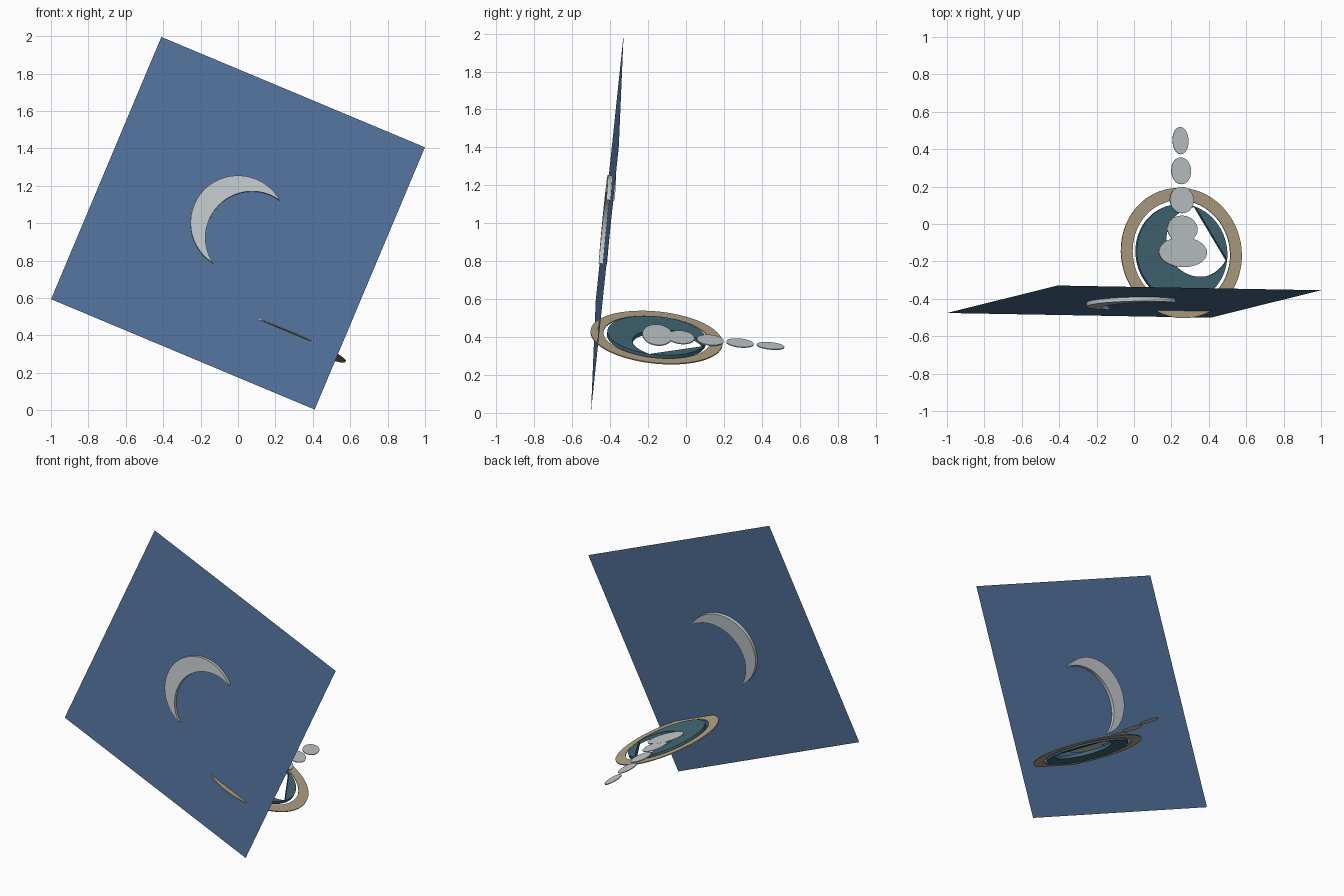
import bpy, bmesh, math
from mathutils import Matrix, Vector

if "Cube" in bpy.data.objects:
    bpy.data.objects.remove(bpy.data.objects["Cube"])


def material(name, colour):
    m = bpy.data.materials.new(name)
    m.diffuse_color = (*colour, 1)
    m.use_nodes = True
    m.node_tree.nodes["Principled BSDF"].inputs["Base Color"].default_value = m.diffuse_color
    return m


BLUE = material("slate blue", (0.085, 0.17, 0.33))
GREY = material("pale grey", (0.54, 0.58, 0.60))
TAN = material("tan", (0.46, 0.37, 0.24))
TEAL = material("dark teal", (0.056, 0.14, 0.18))

# Shared tilted frame: X along the panel, Y behind it, Z up along it
ax = Vector((0.922, -0.0165, -0.386)).normalized()
ay = Vector((-0.022, 0.995, -0.095))
ay = (ay - ay.dot(ax) * ax).normalized()
az = ax.cross(ay)
CENTRE = Vector((0, -0.415, 1.0))
DISC = Vector((0.253, -0.155, 0.397))


def frame(origin, upright=False):
    # Upright profiles are drawn in X-Z and thickened along Y
    cols = (ax, az, -ay) if upright else (ax, ay, az)
    m = Matrix(cols).transposed().to_4x4()
    m.translation = origin
    return m


def plate(name, loops, lo, hi, mat, matrix):
    """Extrude each closed outline from lo to hi."""
    bm = bmesh.new()
    for pts in loops:
        face = bm.faces.new([bm.verts.new((x, y, lo)) for x, y in pts])
        if hi > lo:
            ext = bmesh.ops.extrude_face_region(bm, geom=[face], use_keep_orig=True)
            top = [v for v in ext["geom"] if isinstance(v, bmesh.types.BMVert)]
            bmesh.ops.translate(bm, verts=top, vec=(0, 0, hi - lo))
    if hi > lo:
        bmesh.ops.recalc_face_normals(bm, faces=bm.faces[:])
    return finish(name, bm, mat, matrix)


def finish(name, bm, mat, matrix):
    bm.transform(matrix)
    me = bpy.data.meshes.new(name)
    bm.to_mesh(me)
    bm.free()
    me.materials.append(mat)
    ob = bpy.data.objects.new(name, me)
    bpy.context.collection.objects.link(ob)
    me.shade_smooth()
    me.set_sharp_from_angle(angle=math.radians(30))
    return ob


def arc(cx, cy, r, a0, a1, n):
    return [(cx + r * math.cos(a0 + (a1 - a0) * i / n),
             cy + r * math.sin(a0 + (a1 - a0) * i / n)) for i in range(n + 1)]


def ellipse(cx, cy, rx, ry, n=48):
    return [(cx + rx * math.cos(math.tau * i / n),
             cy + ry * math.sin(math.tau * i / n)) for i in range(n)]


def crescent(R, r, s, phi, n=48):
    """Circle R minus circle r shifted by s along phi; also the tip angle."""
    d = (R * R - r * r + s * s) / (2 * s)
    a = math.acos(d / R)
    b = math.atan2(R * math.sin(a), d - s)
    outer = arc(0, 0, R, phi + a, phi + math.tau - a, n)
    inner = arc(s * math.cos(phi), s * math.sin(phi), r,
                phi + math.tau - b, phi + b, n)
    return outer + inner[1:-1], a


# Tilted square panel
h = 0.764
plate("back_panel", [[(-h, -h), (h, -h), (h, h), (-h, h)]], 0, 0, BLUE,
      frame(CENTRE, True))

# Crescent set through the panel
moon, _ = crescent(0.254, 0.25, 0.11, math.radians(-24))
plate("crescent", [moon], -0.022, 0.022, GREY, frame(CENTRE, True))

# Thin outer ring
bm = bmesh.new()
N = 72
rings = [[bm.verts.new((r * math.cos(math.tau * i / N),
                        r * math.sin(math.tau * i / N), z)) for i in range(N)]
         for r, z in ((0.35, -0.003), (0.35, 0.003), (0.283, 0.003), (0.283, -0.003))]
for k in range(4):
    p, q = rings[k], rings[(k + 1) % 4]
    for i in range(N):
        j = (i + 1) % N
        bm.faces.new((p[i], p[j], q[j], q[i]))
bmesh.ops.recalc_face_normals(bm, faces=bm.faces[:])
finish("outer_ring", bm, TAN, frame(DISC))

# Inner disc: crescent body plus the rim piece closing its opening
phi = math.radians(32)
body, a = crescent(0.262, 0.188, 0.115, phi)
rim = arc(0, 0, 0.262, phi - a, phi + a, 24)
plate("inner_disc", [body, rim], -0.01, 0.012, TEAL, frame(DISC))

# Flat head and tapering row of ovals: centre along the row, half width, half length
ovals = [(0.003, 0.139, 0.08), (0.127, 0.087, 0.072), (0.283, 0.069, 0.071),
         (0.44, 0.057, 0.072), (0.602, 0.046, 0.073)]
for i, (y, rx, ry) in enumerate(ovals):
    top = 0.018 + 0.0004 * (i == 0)
    plate(f"oval_{i + 1}", [ellipse(0.003, y, rx, ry)], 0.013, top, GREY, frame(DISC))
